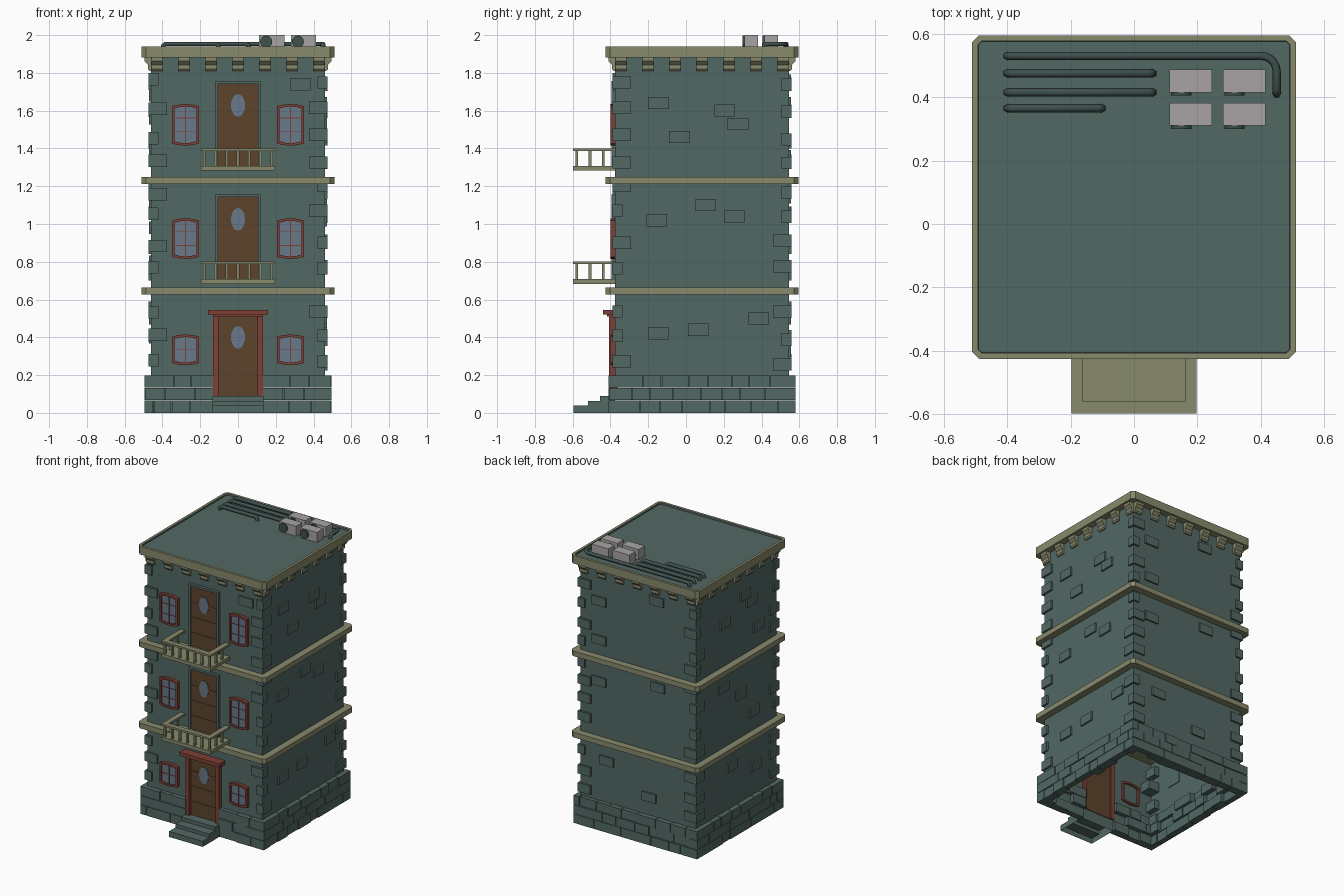
import bpy, bmesh, math, random
from mathutils import Vector

if "Cube" in bpy.data.objects:
    bpy.data.objects.remove(bpy.data.objects["Cube"])
random.seed(4)
CY = 0.085            # centre of the tower in y
W = 0.46              # half width of the walls
FRONT = CY - W


def mat(name, r, g, b):
    lin = [((c / 255 + 0.055) / 1.055) ** 2.4 for c in (r, g, b)]
    m = bpy.data.materials.new(name)
    m.diffuse_color = (*lin, 1)
    m.use_nodes = True
    m.node_tree.nodes["Principled BSDF"].inputs["Base Color"].default_value = m.diffuse_color
    return m


STONE = mat("grey_green_stone", 82, 104, 100)
TRIM = mat("olive_trim", 136, 138, 108)
WOOD = mat("brown_wood", 92, 67, 44)
RED = mat("red_frame", 126, 64, 54)
GLASS = mat("blue_glass", 104, 120, 136)
METAL = mat("pale_metal", 168, 164, 166)
PIPE = mat("dark_pipe", 62, 80, 77)


def finish(name, bm, *mats):
    bmesh.ops.recalc_face_normals(bm, faces=bm.faces)
    me = bpy.data.meshes.new(name)
    bm.to_mesh(me)
    bm.free()
    ob = bpy.data.objects.new(name, me)
    for m in mats:
        me.materials.append(m)
    bpy.context.collection.objects.link(ob)
    return ob


def add_box(bm, x0, x1, y0, y1, z0, z1):
    vs = bmesh.ops.create_cube(bm, size=1)["verts"]
    for v in vs:
        v.co = Vector((x1 if v.co.x > 0 else x0, y1 if v.co.y > 0 else y0, z1 if v.co.z > 0 else z0))


def boxes(name, m, *dims):
    bm = bmesh.new()
    for d in dims:
        add_box(bm, *d)
    return finish(name, bm, m)


def add_prism(bm, pts, offset):
    """Extrude a closed 3D outline by an offset; returns the end cap."""
    a = [bm.verts.new(p) for p in pts]
    b = [bm.verts.new(Vector(p) + Vector(offset)) for p in pts]
    n = len(pts)
    bm.faces.new(a)
    for i in range(n):
        bm.faces.new((a[i], a[(i + 1) % n], b[(i + 1) % n], b[i]))
    return bm.faces.new(b)


def octagon(h, c, z):
    p = [(h, -h + c), (h, h - c), (h - c, h), (-h + c, h), (-h, h - c), (-h, -h + c), (-h + c, -h), (h - c, -h)]
    return [(x, y + CY, z) for x, y in p]


def on_side(side, u, out, z):
    """Point on a wall: 0 front, 1 right, 2 back, 3 left; u along it, out from the centre."""
    a = side * math.pi / 2
    c, s = round(math.cos(a)), round(math.sin(a))
    return (u * c + out * s, u * s - out * c + CY, z)


def side_box(bm, side, u0, u1, o0, o1, z0, z1):
    p, q = on_side(side, u0, o0, z0), on_side(side, u1, o1, z1)
    add_box(bm, min(p[0], q[0]), max(p[0], q[0]), min(p[1], q[1]), max(p[1], q[1]), z0, z1)


# walls: an open tube
bm = bmesh.new()
add_box(bm, -W, W, FRONT, CY + W, 0.19, 1.9)
bmesh.ops.delete(bm, geom=[f for f in bm.faces if abs(f.normal.z) > 0.5], context='FACES_ONLY')
finish("walls", bm, STONE)

# storey bands
for i, z in enumerate((0.626, 1.213)):
    bm = bmesh.new()
    add_prism(bm, octagon(0.51, 0.022, z), (0, 0, 0.037))
    finish(f"storey_band_{i + 1}", bm, TRIM)

# cornice with a slightly sunken roof
bm = bmesh.new()
top = add_prism(bm, octagon(0.51, 0.022, 1.882), (0, 0, 0.058))
bmesh.ops.recalc_face_normals(bm, faces=bm.faces)
bmesh.ops.inset_region(bm, faces=[top], thickness=0.02)
inner = bmesh.ops.extrude_discrete_faces(bm, faces=[top])["faces"][0]
inner.material_index = 1
r = bmesh.ops.inset_region(bm, faces=[inner], thickness=0.001)
bmesh.ops.translate(bm, verts=inner.verts, vec=(0, 0, -0.012))
finish("cornice_and_roof", bm, TRIM, STONE)

# brackets under the cornice
bm = bmesh.new()
prof = [(-0.01, 1.885), (0.035, 1.885), (0.035, 1.862), (0.016, 1.842), (0.016, 1.82), (0.008, 1.81), (-0.01, 1.81)]
for side in range(4):
    for i in range(-3, 4):
        u = i * 0.143
        a = Vector(on_side(side, u - 0.03, 0, 0))
        b = Vector(on_side(side, u + 0.03, 0, 0))
        add_prism(bm, [on_side(side, u - 0.03, W + o, z) for o, z in prof], b - a)
finish("cornice_brackets", bm, TRIM)

# stone base: three courses of separate blocks, leaving the doorway open
bm = bmesh.new()
H, G = 0.495, 0.0015
for side in range(4):
    for row in range(3):
        lo, hi = (-H, H - 0.05) if row % 2 else (-H + 0.05, H)
        spans = [(lo, -0.13), (0.13, hi)] if side == 0 else [(lo, hi)]
        for s0, s1 in spans:
            n = max(2, round((s1 - s0) / 0.115))
            cuts = [s0 + (s1 - s0) * (k + (random.uniform(-.22, .22) if 0 < k < n else 0)) / n for k in range(n + 1)]
            for u0, u1 in zip(cuts, cuts[1:]):
                side_box(bm, side, u0 + G, u1 - G, H - random.uniform(.04, .08),
                         H - random.choice((0, 0, .006)), row * .0667 + G * (row > 0), (row + 1) * .0667 - G)
finish("stone_base", bm, STONE)

# corner stones
bm = bmesh.new()
for sx in (-1, 1):
    for sy in (-1, 1):
        for z in (0.24, 0.36, 0.52, 0.72, 0.86, 1.02, 1.15, 1.3, 1.42, 1.56, 1.72):
            z += random.uniform(-0.025, 0.025)
            xs = sorted((sx * (W + .014), sx * (W - random.choice((.04, .085)))))
            ys = sorted((sy * (W + .014), sy * (W - random.choice((.04, .085)))))
            add_box(bm, *xs, ys[0] + CY, ys[1] + CY, z, z + 0.065)
finish("corner_stones", bm, STONE)

# scattered bricks standing out of the walls: (side, u, z)
bm = bmesh.new()
bricks = [(0, .33, 1.74), (1, -.23, 1.64), (1, .12, 1.6), (1, .19, 1.53), (1, -.12, 1.46), (1, .02, 1.1), (1, .17, 1.04),
          (1, -.24, 1.02), (1, -.23, .42), (1, -.02, .44), (1, .3, .5),
          (2, -.31, 1.64), (2, .15, 1.76), (2, -.31, 1.36), (2, -.31, 1.06), (2, .16, 1.14), (2, .09, .33), (2, -.25, .5),
          (3, -.13, 1.56), (3, .1, 1.68), (3, .17, 1.61), (3, .25, 1.4), (3, -.15, 1.1), (3, .05, .98), (3, .2, .8),
          (3, -.05, .5), (3, .22, .4)]
for side, u, z in bricks:
    side_box(bm, side, u - .055, u + .055, W - .005, W + .012, z - .032, z + .032)
finish("wall_bricks", bm, STONE)


# windows with gently arched top and bottom
def arched(cx, hw, z0, z1, rise, y):
    top = [(cx + hw * t, y, z1 - rise * t * t) for t in (-1, -.5, 0, .5, 1)]
    low = [(cx + hw * t, y, z0 + rise * t * t) for t in (1, .5, 0, -.5, -1)]
    return top + low


def window(name, cx, z0, z1, rows):
    bm = bmesh.new()
    rings = [[bm.verts.new(p) for p in arched(cx, .072 - d, z0 + d, z1 - d, .011, y)]
             for d, y in ((0, FRONT + .015), (0, FRONT - .024), (.013, FRONT - .024), (.013, FRONT + .015))]
    for k in range(4):
        a, b = rings[k], rings[(k + 1) % 4]
        for i in range(10):
            j = (i + 1) % 10
            bm.faces.new((a[i], a[j], b[j], b[i]))
    y = FRONT - .014
    add_box(bm, cx - .002, cx + .002, y - .003, y, z0 + .01, z1 - .01)
    for k in range(1, rows):
        z = z0 + (z1 - z0) * k / rows
        add_box(bm, cx - .062, cx + .062, y - .003, y, z - .002, z + .002)
    finish(name + "_frame", bm, RED)
    bm = bmesh.new()
    add_prism(bm, arched(cx, .064, z0 + .008, z1 - .008, .011, y), (0, .006, 0))
    finish(name + "_glass", bm, GLASS)


for i, (z0, z1, rows) in enumerate(((.253, .415, 2), (.815, 1.03, 3), (1.415, 1.635, 3))):
    window(f"window_left_{i + 1}", -.278, z0, z1, rows)
    window(f"window_right_{i + 1}", .278, z0, z1, rows)


# doors: planks on a backing, oval glass
def door(n, z0, z1, oval_z):
    y = FRONT - .012
    h = (z1 - z0) / 4
    dims = [(-.105, .105, y + .003, FRONT + .004, z0, z1)]
    dims += [(-.105, .105, y, y + .004, z0 + h * k + .0015, z0 + h * (k + 1) - .0015) for k in range(4)]
    boxes(f"door_{n}", WOOD, *dims)
    bm = bmesh.new()
    pts = [(.037 * math.cos(t * math.pi / 12), y - .004, oval_z + .06 * math.sin(t * math.pi / 12)) for t in range(24)]
    add_prism(bm, pts, (0, .005, 0))
    finish(f"door_glass_{n}", bm, GLASS)


door(1, .08, .522, .4)
door(2, .70, 1.142, 1.025)
door(3, 1.30, 1.742, 1.628)
for n, z0 in ((2, .70), (3, 1.30)):
    y0, y1, z1 = FRONT - .02, FRONT + .005, z0 + .457
    boxes(f"door_surround_{n}", STONE, (-.12, -.105, y0, y1, z0, z1), (.105, .12, y0, y1, z0, z1),
          (-.105, .105, y0, y1, z1 - .015, z1))
y0 = FRONT - .033
boxes("entrance_frame", RED, (-.132, -.104, y0, FRONT + .015, .08, .52), (.104, .132, y0, FRONT + .015, .08, .52),
      (-.16, .16, -.44, FRONT + .005, .52, .546), (-.132, .132, y0 - .01, FRONT, .51, .52))

# entrance steps, hollow underneath
bm = bmesh.new()
steps = [(-.595, 0), (-.595, .04), (-.52, .04), (-.52, .064), (-.455, .064), (-.455, .09), (-.375, .09), (-.375, 0)]
add_prism(bm, [(-.135, y, z) for y, z in steps], (.27, 0, 0))
bmesh.ops.recalc_face_normals(bm, faces=bm.faces)
bmesh.ops.delete(bm, geom=[f for f in bm.faces if f.normal.z < -.5], context='FACES_ONLY')
finish("entrance_steps", bm, STONE)

# balconies
for n, z in ((1, .683), (2, 1.283)):
    x, yf, yb, r = .197, -.597, FRONT, .037
    top = (z + .104, z + .118)
    dims = [(-x, x, yf, yb, z, z + .025), (-x, x, yf, yf + r, *top),
            (-x, -x + r, yf + r, yb, *top), (x - r, x, yf + r, yb, *top)]
    posts = [(-.1785 + .0595 * k, yf + .0185) for k in range(7)]
    posts += [(s * .1785, yf + .0185 + d) for s in (-1, 1) for d in (.07, .14)]
    dims += [(px - .007, px + .007, py - .007, py + .007, z + .02, z + .11) for px, py in posts]
    boxes(f"balcony_{n}", TRIM, *dims)


# roof pipes, swept along paths that dip into the roof
def pipe(name, pts):
    cu = bpy.data.curves.new(name, 'CURVE')
    cu.dimensions = '3D'
    cu.bevel_depth = .013
    cu.bevel_resolution = 1
    cu.use_fill_caps = True
    sp = cu.splines.new('POLY')
    sp.points.add(len(pts) - 1)
    for p, c in zip(sp.points, pts):
        p.co = (*c, 1)
    cu.materials.append(PIPE)
    ob = bpy.data.objects.new(name, cu)
    bpy.context.collection.objects.link(ob)


Z0, Z1 = 1.925, 1.953
for n, (y, x1) in enumerate(((.475, .06), (.415, .06), (.365, -.1))):
    pipe(f"roof_pipe_{n + 2}", [(-.4, y, Z0), (-.396, y, Z1 - .008), (-.385, y, Z1), (x1 - .015, y, Z1),
                                (x1 - .004, y, Z1 - .008), (x1, y, Z0)])
bend = [(.40 + .05 * math.sin(a), .48 + .05 * math.cos(a), Z1) for a in (k * math.pi / 10 for k in range(6))]
pipe("roof_pipe_1", [(-.4, .53, Z0), (-.396, .53, Z1 - .008), (-.385, .53, Z1)] + bend
     + [(.45, .425, Z1), (.45, .414, Z1 - .008), (.45, .41, Z0)])

# roof cooling units with round fans
n = 0
for x0 in (.112, .28):
    for yy in (.31, .415):
        n += 1
        boxes(f"cooling_unit_{n}", METAL, (x0, x0 + .134, yy, yy + .072, 1.925, 2.0))
        bm = bmesh.new()
        pts = [(x0 + .037 + .032 * math.cos(t * math.pi / 8), yy - .01, 1.965 + .032 * math.sin(t * math.pi / 8))
               for t in range(16)]
        add_prism(bm, pts, (0, .012, 0))
        finish(f"cooling_fan_{n}", bm, PIPE)
